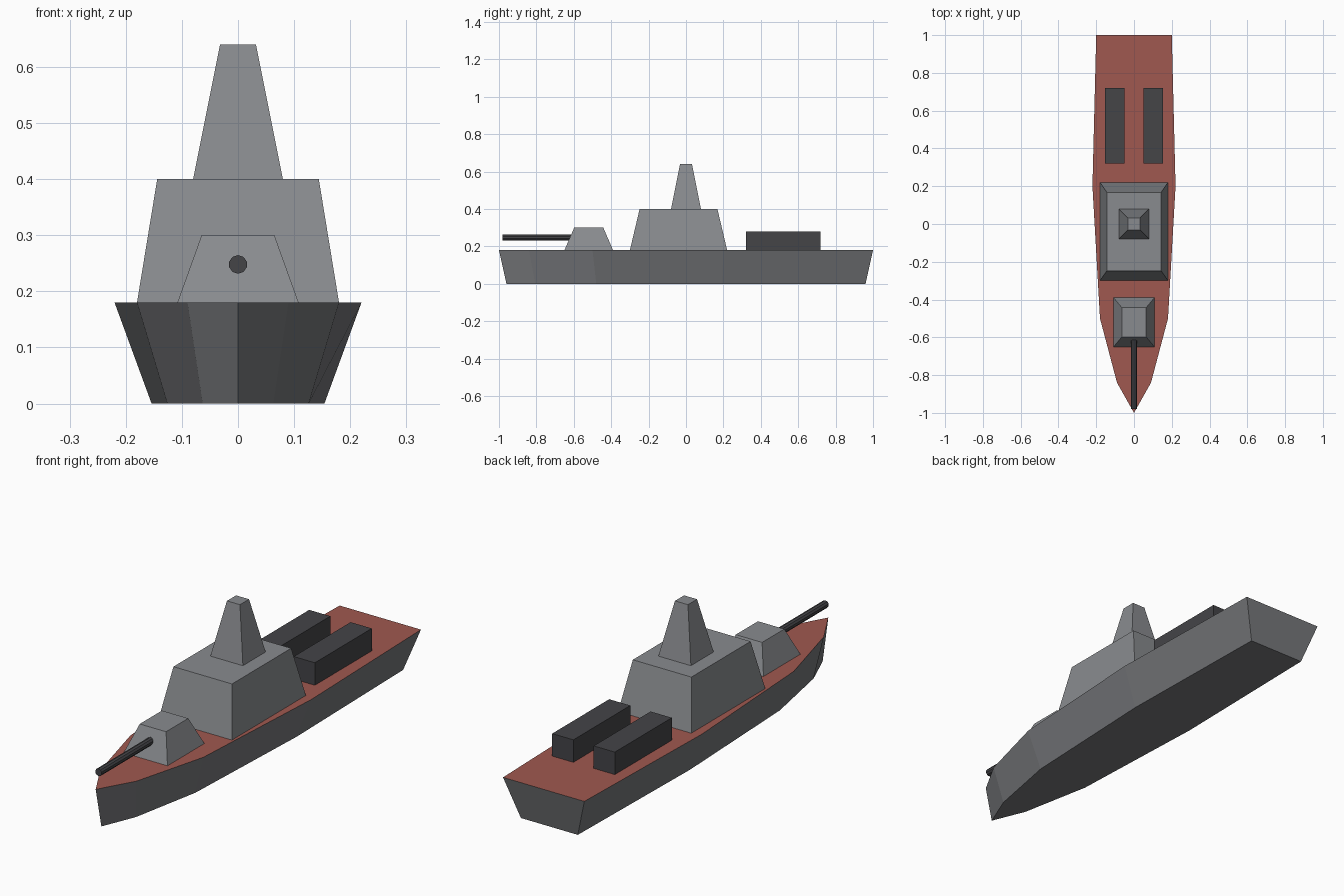
import bpy, bmesh, math
from mathutils import Matrix

if "Cube" in bpy.data.objects:
    bpy.data.objects.remove(bpy.data.objects["Cube"])


def material(name, rgb):
    m = bpy.data.materials.new(name)
    m.diffuse_color = (*rgb, 1)
    m.use_nodes = True
    m.node_tree.nodes["Principled BSDF"].inputs["Base Color"].default_value = m.diffuse_color
    return m


HULL = material("hull_grey", (0.185, 0.19, 0.20))
DECK = material("deck_red", (0.35, 0.098, 0.08))
UPPER = material("light_grey", (0.25, 0.26, 0.275))
DARK = material("dark_grey", (0.058, 0.058, 0.064))


def finish(name, bm, *mats):
    bmesh.ops.recalc_face_normals(bm, faces=bm.faces)
    mesh = bpy.data.meshes.new(name)
    bm.to_mesh(mesh)
    bm.free()
    for m in mats:
        mesh.materials.append(m)
    ob = bpy.data.objects.new(name, mesh)
    bpy.context.collection.objects.link(ob)
    return ob


def loft(bm, lower, upper):
    """Closed solid between two matching outlines; returns the top face."""
    a = [bm.verts.new(p) for p in lower]
    b = [bm.verts.new(p) for p in upper]
    n = len(a)
    bm.faces.new(a[::-1])
    for i in range(n):
        j = (i + 1) % n
        bm.faces.new((a[i], a[j], b[j], b[i]))
    return bm.faces.new(b)


def tapered_box(name, x, y, hx, hy, z0, z1, taper, mat):
    corners = [(-1, -1), (1, -1), (1, 1), (-1, 1)]
    bm = bmesh.new()
    loft(bm, [(x + hx * i, y + hy * j, z0) for i, j in corners],
         [(x + hx * taper * i, y + hy * taper * j, z1) for i, j in corners])
    return finish(name, bm, mat)


# Hull: pointed bow, square stern, narrower at the keel, with a red deck on top
DECK_Z = 0.18
half = [(0.09, -0.84), (0.18, -0.5), (0.22, 0.2), (0.2, 1.0)]
outline = [(0, -1)] + half + [(-x, y) for x, y in reversed(half)]
bm = bmesh.new()
deck = loft(bm, [(x * 0.7, y * 0.96, 0) for x, y in outline],
            [(x, y, DECK_Z) for x, y in outline])
deck.material_index = 1
finish("hull", bm, HULL, DECK)

# Superstructure, mast and gun turret
tapered_box("superstructure", 0, -0.04, 0.18, 0.26, DECK_Z, 0.4, 0.8, UPPER)
tapered_box("mast", 0, 0, 0.08, 0.08, 0.4, 0.64, 0.4, UPPER)
tapered_box("turret", 0, -0.52, 0.108, 0.13, DECK_Z, 0.3, 0.6, UPPER)

# Launcher boxes on the aft deck
for side, label in ((-1, "left"), (1, "right")):
    tapered_box("launcher_" + label, side * 0.102, 0.52, 0.052, 0.2,
                DECK_Z, 0.28, 1, DARK)

# Gun barrel pointing forward
bm = bmesh.new()
bmesh.ops.create_cone(bm, cap_ends=True, segments=10, radius1=0.0165,
                      radius2=0.0165, depth=0.4)
bmesh.ops.transform(bm, verts=bm.verts, matrix=Matrix.Translation((0, -0.78, 0.248))
                    @ Matrix.Rotation(math.pi / 2, 4, 'X'))
finish("gun_barrel", bm, DARK)
